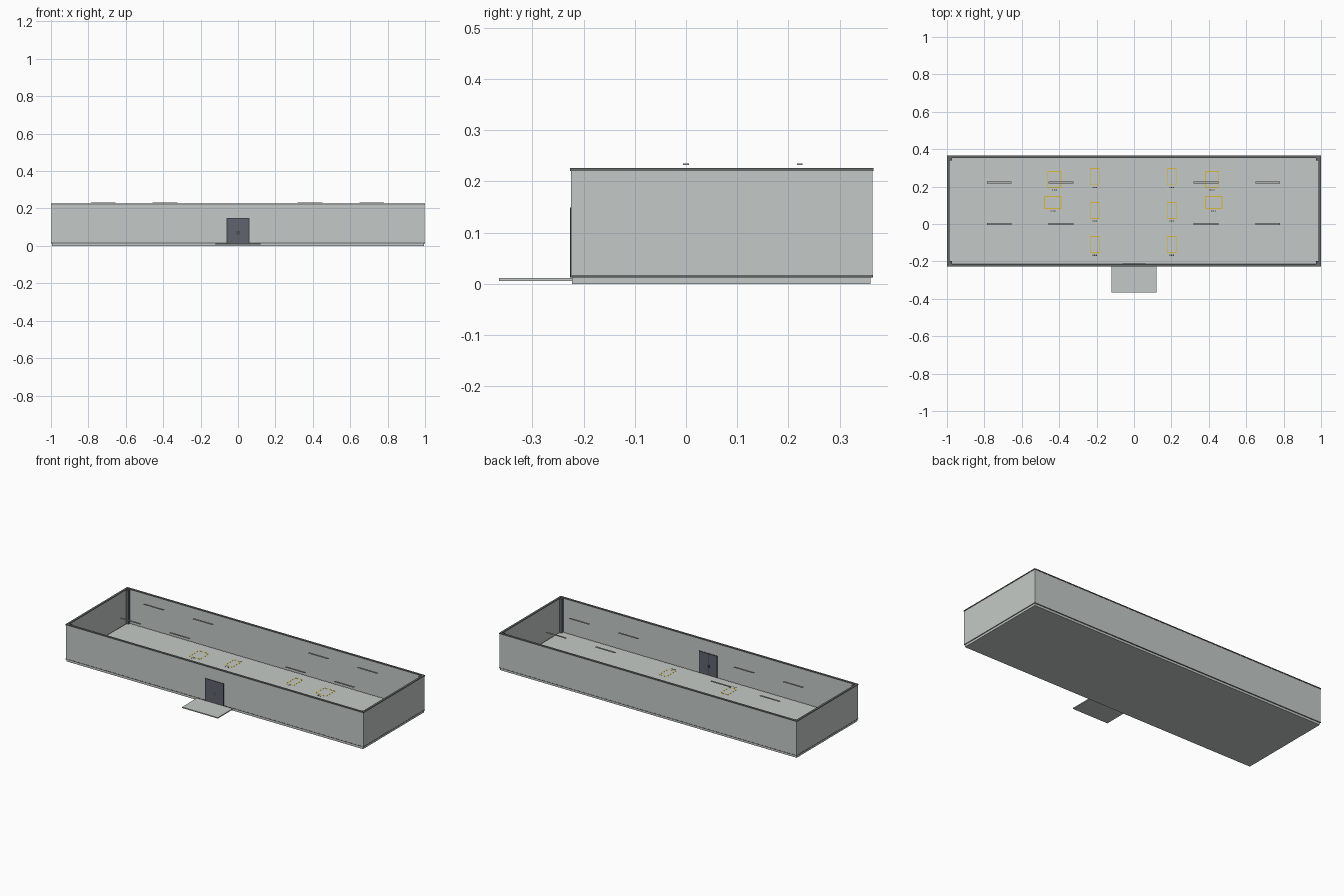
import bpy
import bmesh

cube = bpy.data.objects.get("Cube")
if cube:
    bpy.data.objects.remove(cube, do_unlink=True)


def material(name, r, g, b):
    m = bpy.data.materials.new(name)
    m.use_nodes = True
    m.diffuse_color = (r, g, b, 1)
    m.node_tree.nodes["Principled BSDF"].inputs["Base Color"].default_value = (r, g, b, 1)
    return m


PANEL = material("pale grey panel", 0.55, 0.59, 0.57)
TRIM = material("grey trim", 0.13, 0.145, 0.142)
LAMP = material("lamp grey", 0.42, 0.45, 0.44)
DOOR = material("slate door", 0.115, 0.125, 0.155)
FRAME = material("charcoal", 0.045, 0.05, 0.062)
YELLOW = material("marking yellow", 0.75, 0.48, 0.04)


def boxes(name, mat, items):
    """One object from boxes given as (x0, x1, y0, y1, z0, z1)."""
    bm = bmesh.new()
    for x0, x1, y0, y1, z0, z1 in items:
        for v in bmesh.ops.create_cube(bm, size=1)["verts"]:
            v.co.x = x1 if v.co.x > 0 else x0
            v.co.y = y1 if v.co.y > 0 else y0
            v.co.z = z1 if v.co.z > 0 else z0
    mesh = bpy.data.meshes.new(name)
    bm.to_mesh(mesh)
    bm.free()
    mesh.materials.append(mat)
    obj = bpy.data.objects.new(name, mesh)
    bpy.context.collection.objects.link(obj)


def spans(points):
    """Neighbouring pairs of a list of positions."""
    return list(zip(points, points[1:]))


X, FRONT, BACK = 0.998, -0.224, 0.364
WALL_Z, TOP, FLOOR = 0.013, 0.221, 0.016
T = 0.01
DW, DH = 0.06, 0.148

# Panel joints along the length and depth
JOINTS_X = [i / 6 for i in range(-5, 6)]
JOINTS_Y = [-0.138, 0.028, 0.195]


def ring(name, grow, width, z0, z1):
    """Trim band that follows the wall line, open at the doorway if low."""
    x, f, b = X + grow, FRONT - grow, BACK + grow
    parts = [(-x, x, b - width, b, z0, z1),
             (-x, width - x, f + width, b - width, z0, z1),
             (x - width, x, f + width, b - width, z0, z1)]
    for x0, x1 in [(-x, -DW), (DW, x)] if z0 < DH else [(-x, x)]:
        parts.append((x0, x1, f, f + width, z0, z1))
    boxes(name, TRIM, parts)


# Base slab, floor tiles and entrance apron
boxes("base_slab", PANEL, [(-0.995, 0.995, -0.222, 0.36, 0, WALL_Z)])
boxes("floor_tiles", PANEL, [
    (x0, x1, y0, y1, WALL_Z, FLOOR)
    for x0, x1 in spans([T - X, *JOINTS_X, X - T])
    for y0, y1 in spans([FRONT + T, *JOINTS_Y, BACK - T])])
boxes("entrance_apron", PANEL, [(-0.12, 0.12, -0.365, -0.222, 0.006, 0.012)])

# Wall panels
left_half = [x for x in JOINTS_X if x < -DW]
right_half = [x for x in JOINTS_X if x > DW]
boxes("back_wall", PANEL, [(x0, x1, BACK - T, BACK, WALL_Z, TOP)
                           for x0, x1 in spans([-X, *JOINTS_X, X])])
boxes("front_wall", PANEL, [(x0, x1, FRONT, FRONT + T, WALL_Z, TOP)
                            for x0, x1 in spans([-X, *left_half, -DW])
                            + spans([DW, *right_half, X])])
boxes("wall_above_door", PANEL, [(-DW, DW, FRONT, FRONT + T, DH, TOP)])
for side, x in (("left", X - T), ("right", -X)):
    boxes(side + "_wall", PANEL, [(x, x + T, y0, y1, WALL_Z, TOP)
                                  for y0, y1 in spans([FRONT + T, *JOINTS_Y, BACK - T])])

# Skirting and top rim
ring("bottom_track", 0.001, T + 0.003, WALL_Z, FLOOR + 0.001)
ring("top_rim", 0.002, T + 0.003, TOP - 0.001, TOP + 0.005)

# Corner posts inside
posts = []
for s in (-1, 1):
    x0, x1 = sorted((s * (X - T), s * (X - 0.025)))
    posts.append((x0, x1, FRONT + T, FRONT + 0.025, FLOOR, TOP))
    posts.append((x0, x1, BACK - 0.025, BACK - T, FLOOR, TOP))
boxes("corner_posts", DOOR, posts)

# Double door with frame and handles
F0, F1 = FRONT - 0.002, FRONT + T + 0.003
boxes("door_frame", FRAME, [
    (-DW - 0.002, -DW + 0.003, F0, F1, WALL_Z, DH),
    (DW - 0.003, DW + 0.002, F0, F1, WALL_Z, DH),
    (-DW - 0.002, DW + 0.002, F0, F1, DH - 0.003, DH + 0.001),
    (-0.001, 0.001, FRONT + 0.001, FRONT + T, FLOOR, DH - 0.003)])
for side, s in (("left", 1), ("right", -1)):
    x0, x1 = sorted((s * 0.001, s * (DW - 0.003)))
    boxes(side + "_door_leaf", DOOR,
          [(x0, x1, FRONT - 0.001, FRONT + T + 0.001, WALL_Z, DH - 0.003)])
    x0, x1 = sorted((s * 0.004, s * 0.007))
    boxes(side + "_door_handle", FRAME, [(x0, x1, F0, F1, 0.062, 0.08)])

# Suspended lamps, four along each of two rows
for row, y in (("front", 0.0), ("back", 0.222)):
    boxes(row + "_lamps", LAMP, [
        (x - 0.066, x + 0.066, y - 0.0055, y + 0.0055, 0.2325, 0.235)
        for x in (-0.72, -0.39, 0.385, 0.715)])

# Outlined floor bays with a small dark tag in front of each
bays = [(s * x - 0.004, y, w / 2, l / 2) for s in (-1, 1) for x, y, w, l in (
    (0.422, 0.238, 0.07, 0.086), (0.43, 0.115, 0.088, 0.064),
    (0.206, 0.253, 0.048, 0.086), (0.206, 0.073, 0.048, 0.086),
    (0.206, -0.11, 0.048, 0.086))]
Z0, Z1, LINE = FLOOR, FLOOR + 0.0006, 0.0024
marks, tags = [], []
for cx, cy, w, l in bays:
    for s in (-1, 1):
        x, y = cx + s * w, cy + s * l
        marks.append((cx - w - LINE, cx + w + LINE, y - LINE, y + LINE, Z0, Z1))
        marks.append((x - LINE, x + LINE, cy - l + LINE, cy + l - LINE, Z0, Z1))
    for k in (-1, 0, 1):
        tx, ty = cx + k * 0.01, cy - l - 0.014
        tags.append((tx - 0.003, tx + 0.003, ty - 0.003, ty + 0.003, Z0, Z1))
boxes("floor_bay_markings", YELLOW, marks)
boxes("floor_bay_tags", FRAME, tags)
